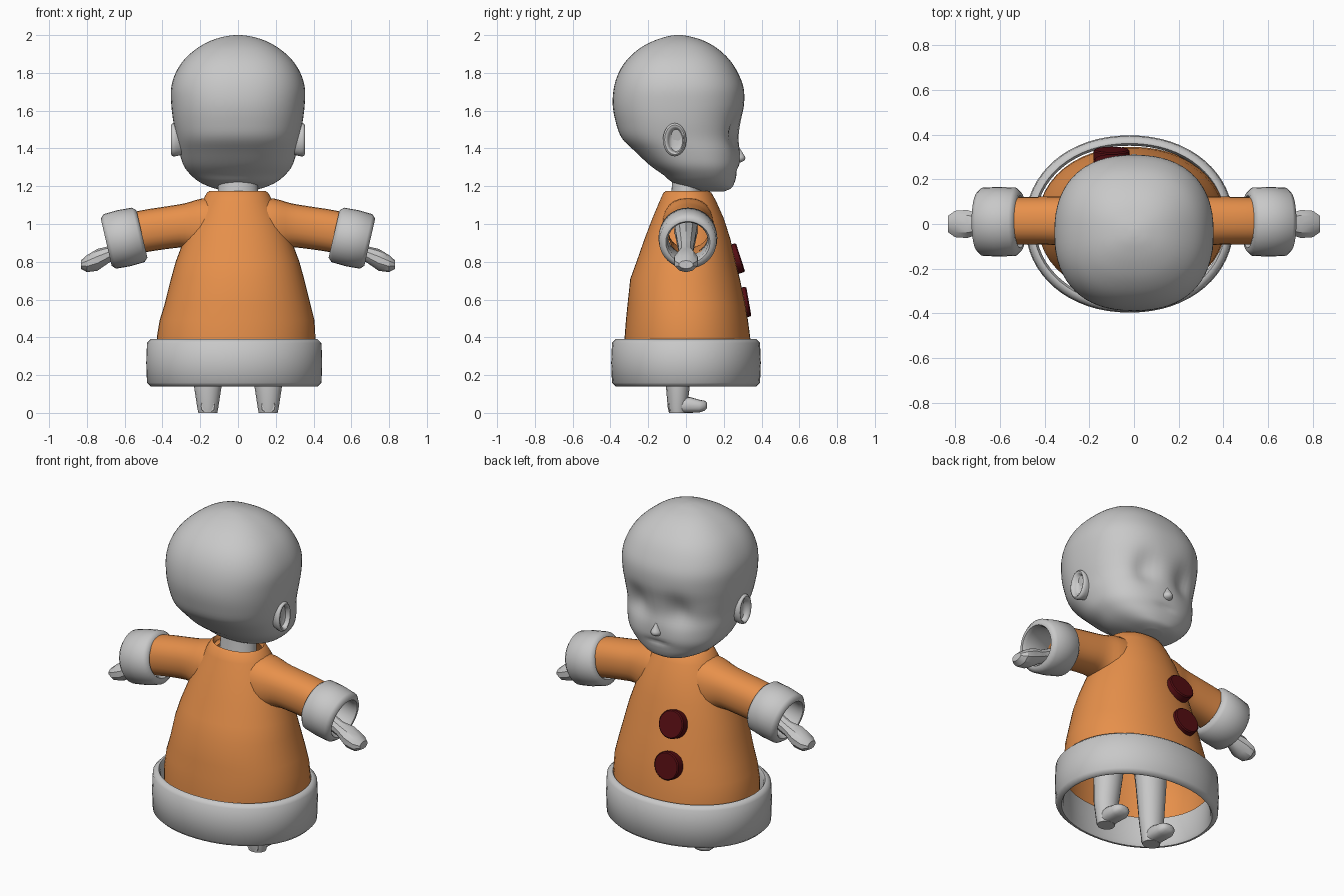
import bpy, bmesh, math
from mathutils import Matrix, Vector


def material(name, col):
    m = bpy.data.materials.new(name)
    m.diffuse_color = (*col, 1)
    return m


GREY = material("pale_grey", (0.58, 0.58, 0.58))
ORANGE = material("orange_cloth", (0.80, 0.28, 0.07))
RED = material("dark_red", (0.09, 0.004, 0.006))


def spline_rows(rows, n):
    """Catmull-Rom interpolation between section rows."""
    out = []
    for i in range(len(rows) - 1):
        p = [Vector(rows[min(max(i + k, 0), len(rows) - 1)]) for k in (-1, 0, 1, 2)]
        for s in range(n):
            t = s / n
            out.append(0.5 * (2 * p[1] + (p[2] - p[0]) * t
                              + (2 * p[0] - 5 * p[1] + 4 * p[2] - p[3]) * t * t
                              + (3 * p[1] - p[0] - 3 * p[2] + p[3]) * t ** 3))
    return out + [Vector(rows[-1])]


def loft(name, rows, mat, seg=32, power=2.0, frame=None, closed=False,
         caps=(True, True), smooth=1, angle=40, sculpt=None):
    """Skin superellipse sections; row = (height, cx, cy, rx, ry)."""
    if smooth > 1:
        rows = spline_rows(rows, smooth)
    bm = bmesh.new()
    rings = []
    for h, cx, cy, rx, ry in rows:
        ring = []
        for k in range(seg):
            a = 2 * math.pi * k / seg
            c, s = math.cos(a), math.sin(a)
            p = Vector((cx + rx * math.copysign(abs(c) ** (2 / power), c),
                        cy + ry * math.copysign(abs(s) ** (2 / power), s), h))
            if sculpt:
                p = sculpt(p)
            ring.append(bm.verts.new(frame @ p if frame else p))
        rings.append(ring)
    pairs = list(zip(rings, rings[1:]))
    if closed:
        pairs.append((rings[-1], rings[0]))
    for a, b in pairs:
        for k in range(seg):
            j = (k + 1) % seg
            bm.faces.new((a[k], a[j], b[j], b[k]))
    if not closed:
        if caps[0]:
            bm.faces.new(rings[0][::-1])
        if caps[1]:
            bm.faces.new(rings[-1])
    bmesh.ops.recalc_face_normals(bm, faces=bm.faces)
    me = bpy.data.meshes.new(name)
    bm.to_mesh(me)
    bm.free()
    me.materials.append(mat)
    ob = bpy.data.objects.new(name, me)
    bpy.context.collection.objects.link(ob)
    bpy.ops.object.select_all(action='DESELECT')
    ob.select_set(True)
    bpy.context.view_layer.objects.active = ob
    bpy.ops.object.shade_smooth_by_angle(angle=math.radians(angle))
    return ob


def band(half, cx, cy, rx, ry, thick):
    """Rounded rectangular profile for a fur trim ring."""
    b = 0.02
    prof = [(-half, -b), (-half + b, 0), (0, 0.004), (half - b, 0), (half, -b),
            (half, -thick + b / 2), (half - b, -thick), (-half + b, -thick),
            (-half, -thick + b / 2)]
    return [(h, cx, cy, rx + d, ry + d) for h, d in prof]


# Head: (z, half width, back y, front y)
head = [(1.172, 0.05, 0.09, 0.20), (1.19, 0.13, 0.02, 0.24), (1.22, 0.20, -0.07, 0.257),
        (1.26, 0.25, -0.12, 0.268), (1.31, 0.288, -0.19, 0.282), (1.38, 0.31, -0.265, 0.285),
        (1.455, 0.325, -0.34, 0.28), (1.54, 0.342, -0.372, 0.29), (1.63, 0.353, -0.388, 0.307),
        (1.72, 0.354, -0.382, 0.305), (1.80, 0.33, -0.357, 0.275), (1.87, 0.285, -0.312, 0.23),
        (1.93, 0.217, -0.245, 0.165), (1.97, 0.145, -0.17, 0.095), (1.993, 0.07, -0.10, 0.02),
        (2.0, 0.015, -0.055, -0.025)]


def face_shape(p):
    if p.y > 0:  # eye hollows and mouth crease
        g = lambda x, z, sx, sz: math.exp(-((p.x - x) / sx) ** 2 - ((p.z - z) / sz) ** 2)
        p.y -= 0.035 * (g(0.13, 1.49, 0.07, 0.09) + g(-0.13, 1.49, 0.07, 0.09))
        p.y -= 0.012 * g(0, 1.285, 0.06, 0.015)
    return p


loft("head", [(z, 0, (b + f) / 2, w, (f - b) / 2) for z, w, b, f in head],
     GREY, seg=64, power=2.35, smooth=4, sculpt=face_shape, angle=60)
loft("neck", [(1.02, 0, 0, 0.13, 0.10), (1.12, 0, 0, 0.11, 0.08), (1.28, 0, 0.01, 0.10, 0.08)], GREY)
loft("nose", [(1.325, 0, 0.275, 0.008, 0.01), (1.335, 0, 0.277, 0.026, 0.03),
              (1.352, 0, 0.278, 0.03, 0.036), (1.372, 0, 0.275, 0.02, 0.028),
              (1.40, 0, 0.27, 0.007, 0.015)], GREY, seg=16, smooth=3, angle=60)

# Torso hidden under the coat
loft("torso", [(0.42, 0, -0.02, 0.10, 0.08), (0.48, 0, -0.02, 0.22, 0.15),
               (0.60, 0, -0.01, 0.24, 0.17), (0.80, 0, 0, 0.20, 0.15),
               (1.0, 0, 0, 0.16, 0.11), (1.08, 0, 0, 0.12, 0.09)], GREY, smooth=2)

# Coat body, open at neck and hem: (z, left x, right x, back y, front y)
coat = [(0.30, -0.43, 0.41, -0.325, 0.345), (0.40, -0.43, 0.41, -0.325, 0.34),
        (0.49, -0.415, 0.405, -0.318, 0.328), (0.57, -0.39, 0.385, -0.31, 0.315),
        (0.71, -0.355, 0.35, -0.295, 0.285), (0.80, -0.33, 0.325, -0.262, 0.262),
        (0.92, -0.285, 0.28, -0.22, 0.235), (1.03, -0.24, 0.235, -0.178, 0.20),
        (1.12, -0.19, 0.185, -0.14, 0.16), (1.165, -0.165, 0.16, -0.12, 0.135),
        (1.175, -0.15, 0.145, -0.105, 0.12), (1.15, -0.14, 0.135, -0.095, 0.11)]
loft("coat_body", [(z, (l + r) / 2, (b + f) / 2, (r - l) / 2, (f - b) / 2)
                   for z, l, r, b, f in coat], ORANGE, seg=48, power=2.1, caps=(False, False))

# Hem trim
loft("hem_trim", band(0.125, -0.02, 0, 0.462, 0.392, 0.042), GREY, seg=64, power=2.1,
     closed=True, angle=60, frame=Matrix.Translation((0, 0, 0.265)))

# Buttons: discs leaning with the coat front
for i, (y, z, tilt) in enumerate([(0.262, 0.815, 72), (0.305, 0.585, 80)]):
    fr = Matrix.Translation((-0.10, y, z)) @ Matrix.Rotation(-math.radians(tilt), 4, 'X')
    loft(f"button_{i + 1}", [(-0.02, 0, 0, 0.08, 0.08), (0.022, 0, 0, 0.08, 0.08),
                             (0.028, 0, 0, 0.074, 0.074)], RED, seg=24, frame=fr)

for label, s in (("right", 1), ("left", -1)):
    mirror = Matrix.Scale(s, 4, (1, 0, 0))
    # local (a, b, height) becomes (height, b, a): sections run outward along x
    out = mirror @ Matrix(((0, 0, 1, 0), (0, 1, 0, 0), (1, 0, 0, 0), (0, 0, 0, 1)))

    # Sleeve
    loft(f"{label}_sleeve", [(0.12, 0.98, 0.01, 0.16, 0.14), (0.20, 0.985, 0.01, 0.148, 0.135),
                             (0.28, 0.992, 0.012, 0.118, 0.115), (0.38, 0.98, 0.015, 0.113, 0.108),
                             (0.48, 0.965, 0.015, 0.113, 0.106), (0.56, 0.95, 0.015, 0.112, 0.106)],
         ORANGE, seg=24, power=2.3, frame=out, smooth=3, caps=(False, False))

    # Cuff
    fr = mirror @ Matrix.Translation((0.603, 0.01, 0.925)) @ Matrix.Rotation(math.radians(103), 4, 'Y')
    loft(f"{label}_cuff", band(0.097, 0, 0, 0.148, 0.152, 0.045), GREY, seg=32,
         closed=True, frame=fr, angle=60)

    # Forearm and mitten hand
    loft(f"{label}_hand", [(0.22, 0.98, 0, 0.07, 0.065), (0.45, 0.93, 0, 0.055, 0.055),
                           (0.62, 0.87, 0, 0.045, 0.042), (0.68, 0.84, 0, 0.043, 0.042),
                           (0.745, 0.81, 0, 0.058, 0.066), (0.80, 0.79, 0, 0.045, 0.062),
                           (0.832, 0.785, 0, 0.022, 0.038)], GREY, seg=10, frame=out, angle=30)

    # Ear with hollow
    loft(f"{label}_ear", [(0.27, 1.44, -0.05, 0.065, 0.042), (0.315, 1.445, -0.057, 0.083, 0.058),
                          (0.342, 1.446, -0.06, 0.088, 0.062), (0.354, 1.446, -0.06, 0.078, 0.053),
                          (0.348, 1.444, -0.056, 0.066, 0.042), (0.328, 1.44, -0.052, 0.056, 0.034),
                          (0.322, 1.44, -0.052, 0.02, 0.014)], GREY, seg=24, frame=out, smooth=2)

    # Leg
    x = 0.16 * s
    loft(f"{label}_leg", [(0.0, x, -0.045, 0.05, 0.045), (0.03, x, -0.045, 0.056, 0.052),
                          (0.14, x, -0.043, 0.073, 0.063), (0.35, 0.15 * s, -0.035, 0.088, 0.078),
                          (0.55, 0.13 * s, -0.02, 0.10, 0.10)], GREY, seg=16)

    # Foot: sections run forward along y
    fwd = Matrix(((1, 0, 0, 0), (0, 0, 1, 0), (0, 1, 0, 0), (0, 0, 0, 1)))
    loft(f"{label}_foot", [(-0.09, x, 0.035, 0.035, 0.03), (-0.05, x, 0.042, 0.05, 0.042),
                           (0.02, x, 0.042, 0.052, 0.042), (0.07, x, 0.036, 0.055, 0.034),
                           (0.10, x, 0.038, 0.043, 0.026), (0.112, x, 0.04, 0.022, 0.013)],
         GREY, seg=16, power=2.6, frame=fwd, angle=50)
